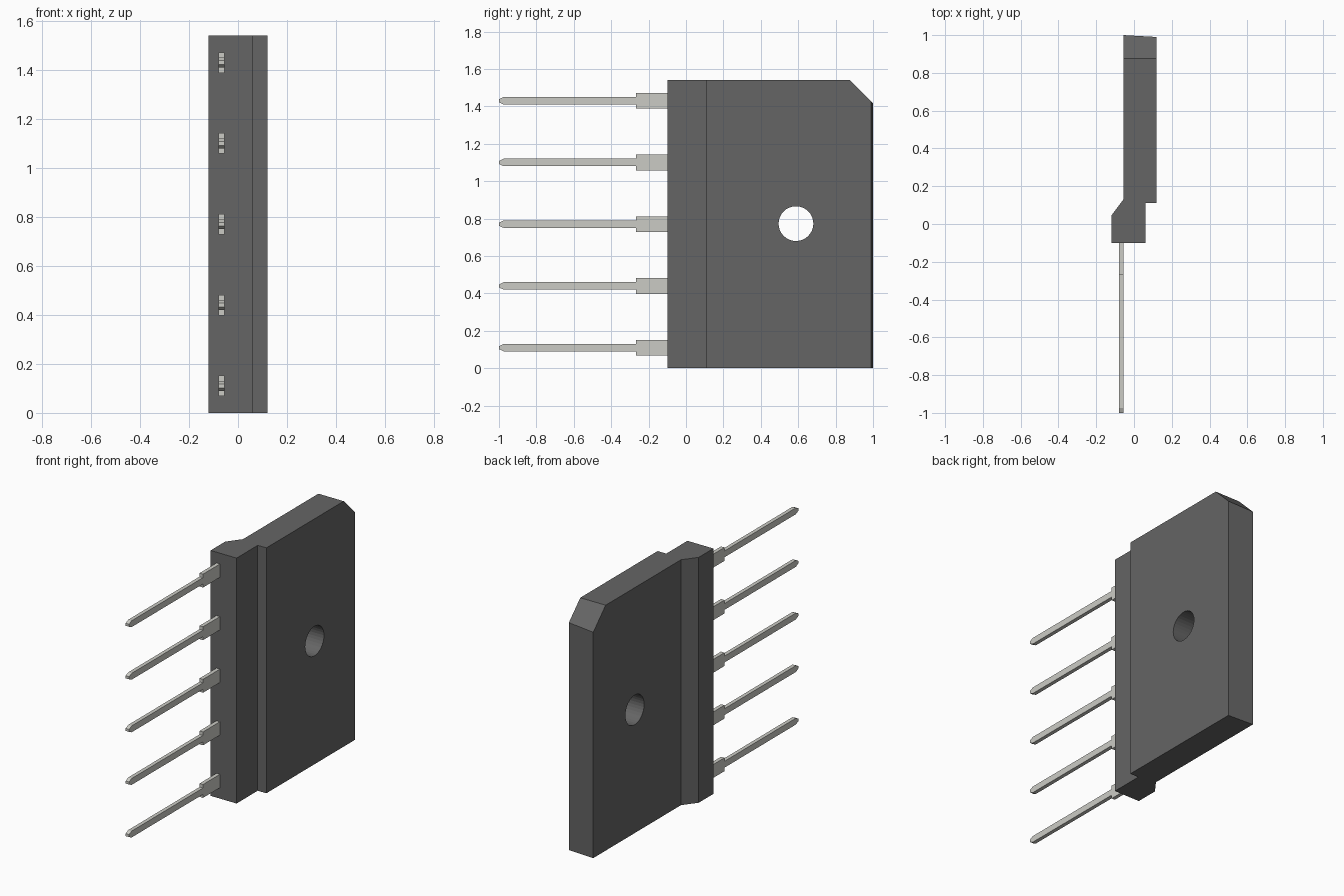
import bpy, bmesh
from mathutils import Vector, Matrix

if "Cube" in bpy.data.objects:
    bpy.data.objects.remove(bpy.data.objects["Cube"])


def material(name, color):
    m = bpy.data.materials.new(name)
    m.diffuse_color = (*color, 1)
    m.use_nodes = True
    m.node_tree.nodes["Principled BSDF"].inputs["Base Color"].default_value = m.diffuse_color
    return m


def prism(name, base, direction, mat, bevel_plane=None):
    """Extrude a closed outline along a direction, optionally cut by a plane."""
    bm = bmesh.new()
    face = bm.faces.new([bm.verts.new(p) for p in base])
    ext = bmesh.ops.extrude_face_region(bm, geom=[face], use_keep_orig=True)
    bmesh.ops.translate(bm, vec=Vector(direction),
                        verts=[g for g in ext["geom"] if isinstance(g, bmesh.types.BMVert)])
    if bevel_plane:
        co, no = bevel_plane
        cut = bmesh.ops.bisect_plane(bm, geom=bm.verts[:] + bm.edges[:] + bm.faces[:],
                                     plane_co=co, plane_no=no, clear_outer=True)
        edges = [g for g in cut["geom_cut"] if isinstance(g, bmesh.types.BMEdge)]
        bmesh.ops.contextual_create(bm, geom=edges)
    bmesh.ops.recalc_face_normals(bm, faces=bm.faces[:])
    me = bpy.data.meshes.new(name)
    bm.to_mesh(me)
    bm.free()
    me.materials.append(mat)
    ob = bpy.data.objects.new(name, me)
    bpy.context.collection.objects.link(ob)
    return ob


plastic = material("dark_plastic", (0.13, 0.13, 0.13))
metal = material("tinned_metal", (0.6, 0.6, 0.56))

# Package body: stepped top-view outline, with one chamfered upper corner
outline = [(-0.12, -0.10), (0.06, -0.10), (0.06, 0.11), (0.12, 0.11),
           (0.12, 0.99), (-0.056, 1.0), (-0.056, 0.13), (-0.12, 0.045)]
body = prism("package_body", [(x, y, 0) for x, y in outline], (0, 0, 1.54), plastic,
             ((0, 0.877, 1.54), (0, 1, 1)))

# Mounting hole through the body
bpy.ops.mesh.primitive_cylinder_add(vertices=32, radius=0.093, depth=0.6,
                                    location=(0, 0.588, 0.773), rotation=(0, 1.570796, 0))
cutter = bpy.context.object
cutter.name = "hole_cutter"
cutter.data.materials.append(plastic)
cutter.hide_render = True
cutter.hide_set(True)
hole = body.modifiers.new("mounting_hole", 'BOOLEAN')
hole.operation = 'DIFFERENCE'
hole.solver = 'EXACT'
hole.object = cutter

# Five flat pins: wide shoulder, narrow leg, tapered tip
half = [(-0.095, 0.042), (-0.267, 0.042), (-0.267, 0.02), (-0.975, 0.02), (-1.0, 0.008)]
pin_outline = half + [(y, -z) for y, z in reversed(half)]
for i in range(5):
    pin = prism(f"pin_{i + 1}", [(-0.08, y, z) for y, z in pin_outline], (0.024, 0, 0), metal)
    pin.location.z = 0.11 + 0.33 * i
